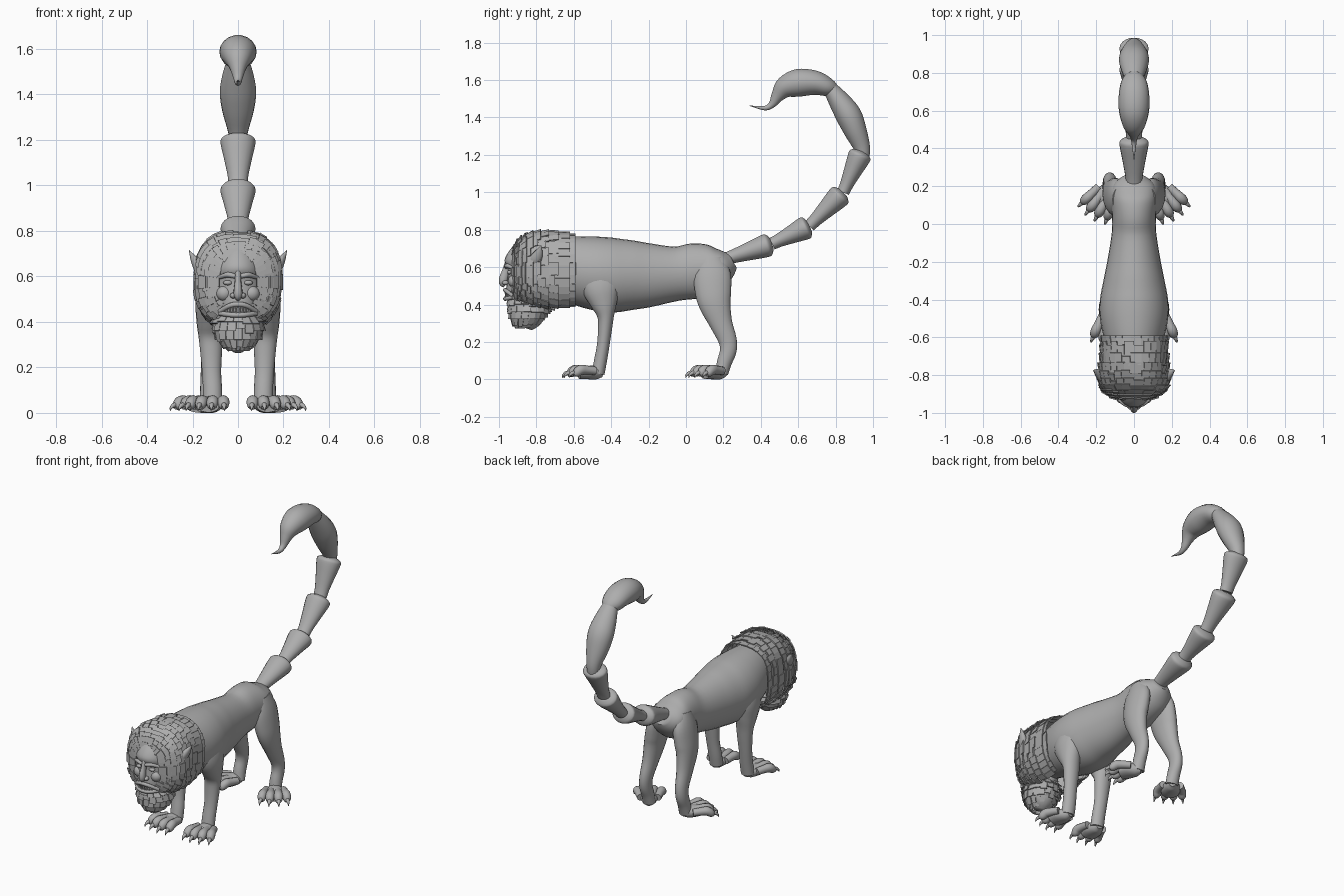
import bpy, bmesh, random
from math import sin, cos, pi, radians
from mathutils import Vector

random.seed(4)
old = bpy.data.objects.get("Cube")
if old:
    bpy.data.objects.remove(old)

grey = bpy.data.materials.new("stone grey")
grey.use_nodes = True
grey.diffuse_color = (0.42, 0.42, 0.42, 1)
grey.node_tree.nodes["Principled BSDF"].inputs["Base Color"].default_value = grey.diffuse_color
smooth_parts = []


def finish(bm, name, smooth=True):
    bmesh.ops.recalc_face_normals(bm, faces=bm.faces)
    mesh = bpy.data.meshes.new(name)
    bm.to_mesh(mesh)
    bm.free()
    mesh.materials.append(grey)
    obj = bpy.data.objects.new(name, mesh)
    bpy.context.collection.objects.link(obj)
    if smooth:
        smooth_parts.append(obj)
    return obj


def spline(keys, steps):
    """Smooth curve through keys of any size."""
    k = [Vector(p) for p in keys]
    k = [k[0]] + k + [k[-1]]
    out = []
    for i in range(1, len(k) - 2):
        a, b, c, d = k[i - 1:i + 3]
        for s in range(steps):
            t = s / steps
            out.append(b + (c - a) * (t / 2) + (a * 2 - b * 5 + c * 4 - d) * (t * t / 2)
                       + (b * 3 - a - c * 3 + d) * (t ** 3 / 2))
    return out + [k[-1]]


def loft(name, keys, sides=18, steps=4, mirror=1):
    """Skin ellipses (x, y, z, radius across, radius other way) along a path."""
    rings = spline([(k[0] * mirror, *k[1:]) for k in keys], steps)
    pts = [Vector(r[:3]) for r in rings]
    run = (pts[-1] - pts[0]).normalized()
    ref = Vector((0, 0, 1)) if abs(run.x) > 0.9 else Vector((1, 0, 0))
    bm = bmesh.new()
    loops = []
    for i, r in enumerate(rings):
        t = (pts[min(i + 1, len(pts) - 1)] - pts[max(i - 1, 0)]).normalized()
        side = (ref - t * ref.dot(t)).normalized()
        up = side.cross(t)
        loops.append([bm.verts.new(pts[i] + side * (max(r[3], .001) * cos(2 * pi * j / sides))
                                   + up * (max(r[4], .001) * sin(2 * pi * j / sides)))
                      for j in range(sides)])
    for p, q in zip(loops, loops[1:]):
        for j in range(sides):
            n = (j + 1) % sides
            bm.faces.new((p[j], p[n], q[n], q[j]))
    bm.faces.new(loops[0])
    bm.faces.new(loops[-1])
    return finish(bm, name)


def ball(name, centre, size):
    bm = bmesh.new()
    bmesh.ops.create_uvsphere(bm, u_segments=16, v_segments=10, radius=1)
    bmesh.ops.scale(bm, vec=size, verts=bm.verts)
    bmesh.ops.translate(bm, vec=centre, verts=bm.verts)
    return finish(bm, name)


def shingles(name, surface, bands, count, a0, a1):
    """Overlapping flat plates laid over surface(u, angle, lift)."""
    bm = bmesh.new()
    step = (a1 - a0) / count
    for b in range(bands):
        for i in range(count):
            a = a0 + step * (i + 0.3 * (b % 2))
            lift = random.uniform(.008, .016)
            end = min(1, (b + random.uniform(1.1, 1.5)) / bands)
            quad = [(b / bands, a, 0), (b / bands, a + step, 0),
                    (end, a + step, lift), (end, a, lift)]
            bm.faces.new([bm.verts.new(surface(*q)) for q in quad])
    obj = finish(bm, name, smooth=False)
    mod = obj.modifiers.new("thickness", "SOLIDIFY")
    mod.thickness = 0.006


def power(v, e=0.8):
    return abs(v) ** e * (1 if v > 0 else -1)


# Torso and neck
loft("body", [(0, -.86, .57, .09, .10), (0, -.7, .59, .13, .16), (0, -.6, .585, .16, .18),
              (0, -.5, .57, .18, .195), (0, -.4, .557, .18, .2), (0, -.3, .557, .162, .188),
              (0, -.2, .557, .142, .172), (0, -.05, .565, .118, .145), (0, .05, .58, .116, .148),
              (0, .15, .595, .122, .125), (0, .21, .615, .105, .085), (0, .25, .635, .05, .045)],
     sides=28)

# Tail segments, each swelling towards its far end
joints = [(.2, .64), (.46, .725), (.66, .82), (.84, 1.0), (.94, 1.22)]
swell = [(0, .04), (.2, .044), (.55, .06), (.82, .073), (.93, .07), (1, .035)]
for i, (p, q) in enumerate(zip(joints, joints[1:])):
    loft("tail_segment_%d" % (i + 1),
         [(0, p[0] + (q[0] - p[0]) * t, p[1] + (q[1] - p[1]) * t, r * 1.04, r * .84) for t, r in swell],
         steps=3)
loft("tail_upper_segment", [(0, .945, 1.18, .035, .035), (0, .94, 1.24, .045, .045),
                            (0, .905, 1.33, .07, .062), (0, .87, 1.41, .08, .07),
                            (0, .825, 1.48, .07, .06), (0, .775, 1.55, .05, .042)])
loft("stinger", [(0, .80, 1.535, .03, .03), (0, .76, 1.56, .065, .05), (0, .69, 1.585, .08, .066),
                 (0, .6, 1.585, .08, .075), (0, .53, 1.56, .062, .06), (0, .49, 1.515, .036, .036),
                 (0, .46, 1.47, .02, .02), (0, .42, 1.45, .012, .012), (0, .34, 1.463, .001, .001)])


def foot(name, x, y, turn, m):
    """Clawed paw with four toes, heel at x, y."""
    def at(d, z, angle, across, r):
        a = radians(angle)
        return (x + sin(a) * d + cos(radians(turn)) * across,
                y - cos(a) * d + sin(radians(turn)) * across, z, r, r)
    loft(name + "_paw", [(*at(-.03, .03, turn, 0, 0)[:3], .02, .02),
                         (*at(0, .036, turn, 0, 0)[:3], .04, .036),
                         (*at(.05, .036, turn, 0, 0)[:3], .058, .036),
                         (*at(.1, .03, turn, 0, 0)[:3], .05, .028)], mirror=m)
    for k in (-1.5, -.5, .5, 1.5):
        a, s = turn + k * 9, k * .03
        far = .012 * (1.5 - abs(k))
        loft(name + "_toe", [at(.02, .045, a, s, .022), at(.07, .05, a, s, .024),
                             at(.105 + far, .05, a, s, .027), at(.13 + far, .034, a, s, .023),
                             at(.145 + far, .026, a, s, .012)], sides=12, mirror=m)
        loft(name + "_claw", [at(.125 + far, .036, a, s, .013), at(.15 + far, .034, a, s, .011),
                              at(.168 + far, .022, a, s, .006), at(.172 + far, .008, a, s, .001)],
             sides=8, steps=3, mirror=m)


# Legs, paws and ears, mirrored
for m, hand in ((1, "left"), (-1, "right")):
    loft(hand + "_front_leg", [(.10, -.46, .62, .05, .09), (.12, -.455, .5, .065, .105),
                               (.123, -.44, .41, .06, .075), (.12, -.43, .34, .054, .046),
                               (.118, -.433, .27, .048, .038), (.116, -.443, .18, .042, .034),
                               (.112, -.457, .1, .042, .035), (.112, -.47, .03, .042, .035)], mirror=m)
    foot(hand + "_front", .115, -.475, 10, m)
    loft(hand + "_hind_leg", [(.07, .13, .64, .045, .07), (.09, .14, .56, .052, .10),
                              (.105, .145, .47, .055, .098), (.115, .155, .4, .052, .086),
                              (.122, .187, .3, .043, .062), (.127, .222, .21, .036, .05),
                              (.13, .225, .15, .035, .045), (.13, .205, .09, .037, .04),
                              (.13, .19, .03, .04, .035)], mirror=m)
    foot(hand + "_hind", .135, .185, 33, m)
    loft(hand + "_ear", [(.13, -.82, .58, .02, .02), (.165, -.81, .63, .026, .035),
                         (.19, -.79, .67, .018, .026), (.215, -.775, .715, .001, .002)],
         sides=10, mirror=m)

# Face
loft("head", [(0, -.85, .385, .05, .06), (0, -.85, .415, .078, .1), (0, -.85, .47, .095, .112),
              (0, -.85, .54, .104, .105), (0, -.85, .59, .104, .104), (0, -.85, .635, .1, .12),
              (0, -.85, .68, .085, .1), (0, -.85, .73, .05, .06)], sides=24)
loft("nose", [(0, -.95, .625, .014, .018), (0, -.963, .58, .014, .02), (0, -.975, .54, .019, .024),
              (0, -.978, .515, .018, .021), (0, -.968, .5, .008, .012)], sides=12)
for m, hand in ((1, "left"), (-1, "right")):
    ball(hand + "_nostril", (m * .02, -.965, .516), (.015, .018, .013))
    ball(hand + "_eye", (m * .045, -.943, .572), (.02, .014, .011))
    ball(hand + "_cheek", (m * .06, -.92, .525), (.036, .032, .034))
    loft(hand + "_brow", [(.012, -.962, .6, .01, .01), (.045, -.955, .607, .012, .012),
                          (.085, -.925, .595, .008, .008)], sides=10, mirror=m)
    for k in range(5):
        x, y = m * (.008 + k * .014), -.966 + (.008 + k * .014) ** 2 * 7
        for z, tip, jaw in ((.47, .448, "upper"), (.435, .456, "lower")):
            r = .008 if k == 3 else .006
            loft(hand + "_" + jaw + "_tooth", [(x, y, z, r, r), (x, y, tip, r * .4, r * .4)],
                 sides=6, steps=1)
for name, mid, corner in (("upper_lip", .478, .445), ("lower_lip", .43, .438)):
    loft(name, [(x, -.968 + x * x * 7, mid + (corner - mid) * (x / .08) ** 2, .011, .011)
                for x in (-.08, -.05, -.02, .02, .05, .08)], sides=10, steps=3)

# Mane of overlapping plates: y, half width, top, bottom
mane_path = spline([(-.93, .082, .67, .45), (-.905, .14, .73, .42), (-.86, .175, .77, .4),
                    (-.79, .178, .788, .385), (-.70, .172, .785, .375), (-.59, .162, .765, .395)], 6)


def mane_surface(u, a, lift):
    y, w, top, low = mane_path[round(u * (len(mane_path) - 1))]
    s = sin(a)
    height = top - .58 if s > 0 else .58 - low
    return Vector(((w + lift) * power(cos(a)), y, .58 + (height + lift) * power(s)))


shingles("mane", mane_surface, 10, 26, radians(-68), radians(248))

# Beard of hanging plates: height, half width, half depth, centre y
beard_path = spline([(.435, .075, .095, -.85), (.4, .105, .105, -.84), (.35, .1, .1, -.84),
                     (.305, .072, .075, -.85), (.275, .03, .04, -.86)], 5)


def beard_surface(u, a, lift):
    z, w, d, y = beard_path[round(u * (len(beard_path) - 1))]
    return Vector(((w + lift) * cos(a), y + (d + lift) * sin(a), z))


shingles("beard", beard_surface, 5, 18, 0, 2 * pi)
loft("beard_core", [(0, k[3], k[0], k[1] * .9, k[2] * .9) for k in beard_path[::5]])

# Smooth shading with sharp edges kept
bpy.ops.object.select_all(action="DESELECT")
for obj in smooth_parts:
    obj.select_set(True)
bpy.context.view_layer.objects.active = smooth_parts[0]
bpy.ops.object.shade_smooth_by_angle(angle=radians(45))
